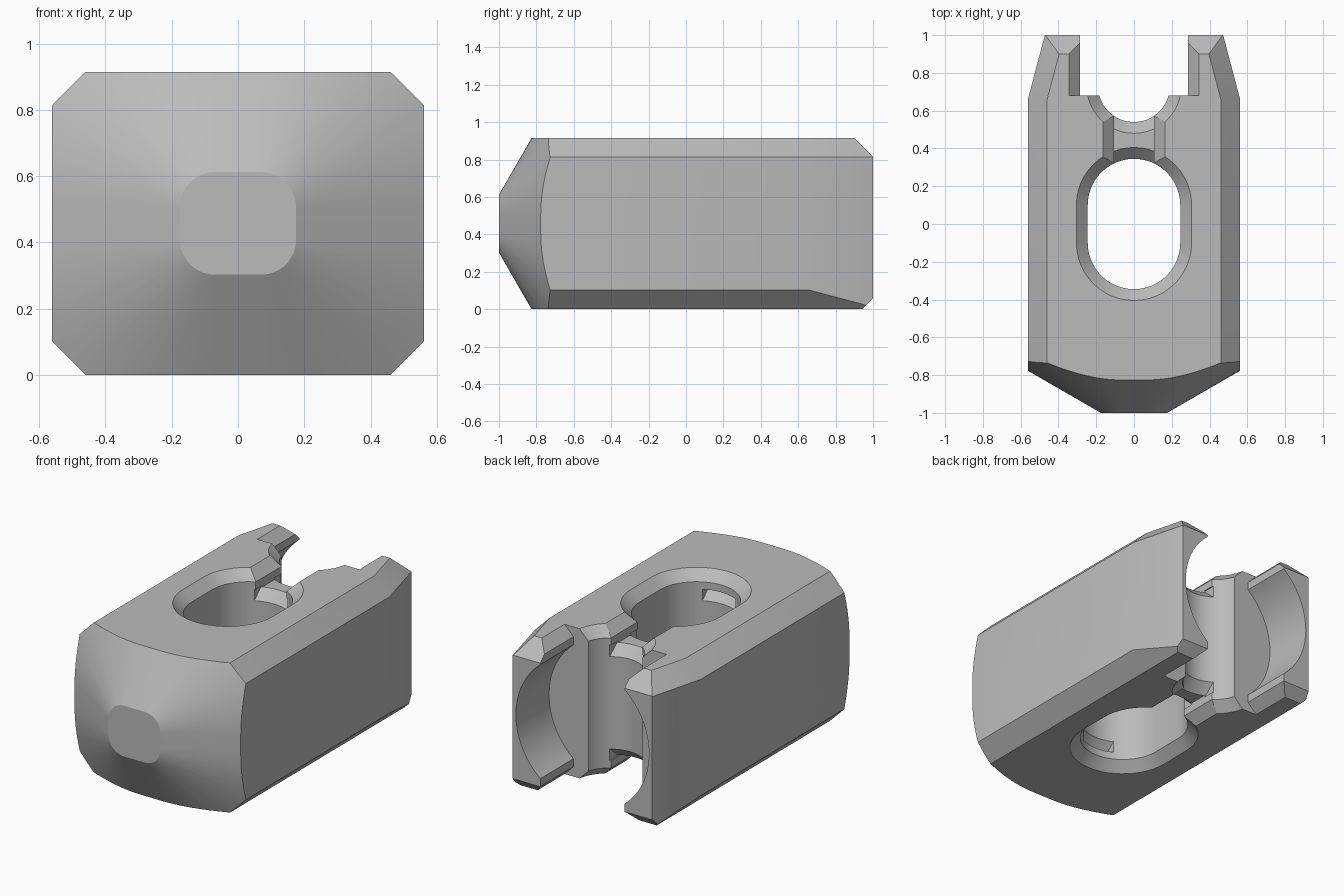
import bpy, bmesh, math
from mathutils import Vector, Matrix

cube = bpy.data.objects.get("Cube")
if cube:
    bpy.data.objects.remove(cube, do_unlink=True)

H, MID, CH = 0.915, 0.4575, 0.06   # body height, mid height, rim chamfer

grey = bpy.data.materials.new("plain_grey")
grey.use_nodes = True
grey.diffuse_color = (0.5, 0.5, 0.5, 1)
grey.node_tree.nodes["Principled BSDF"].inputs["Base Color"].default_value = (0.5, 0.5, 0.5, 1)


def to_object(name, bm):
    bmesh.ops.recalc_face_normals(bm, faces=bm.faces)
    mesh = bpy.data.meshes.new(name)
    bm.to_mesh(mesh)
    bm.free()
    mesh.materials.append(grey)
    ob = bpy.data.objects.new(name, mesh)
    bpy.context.collection.objects.link(ob)
    return ob


def slice_off(bm, co, no):
    """Remove everything beyond a plane and cap the cut."""
    geom = bm.verts[:] + bm.edges[:] + bm.faces[:]
    cut = bmesh.ops.bisect_plane(bm, geom=geom, plane_co=co, plane_no=no, clear_outer=True)
    edges = [e for e in cut["geom_cut"] if isinstance(e, bmesh.types.BMEdge)]
    if edges:
        bmesh.ops.contextual_create(bm, geom=edges)


def loft(rings):
    """Closed solid through rings of equal point count."""
    bm = bmesh.new()
    loops = [[bm.verts.new(p) for p in ring] for ring in rings]
    n = len(loops[0])
    for a, b in zip(loops, loops[1:]):
        for i in range(n):
            j = (i + 1) % n
            bm.faces.new((a[i], a[j], b[j], b[i]))
    bm.faces.new(loops[0])
    bm.faces.new(loops[-1])
    return bm


def round_rect(hx, hy, r, cy=0, steps=12):
    """Outline of a core rectangle grown by radius r."""
    pts = []
    for k, (sx, sy) in enumerate([(1, 1), (-1, 1), (-1, -1), (1, -1)]):
        for i in range(steps + 1):
            a = math.pi / 2 * (k + i / steps)
            pts.append((sx * hx + r * math.cos(a), cy + sy * hy + r * math.sin(a)))
    return pts


def rect(hx, y0, y1):
    return [(hx, y0), (hx, y1), (-hx, y1), (-hx, y0)]


def tower(outline, levels):
    """Stack an outline(offset) over (height, offset) levels."""
    bm = loft([[(x, y, z) for x, y in outline(off)] for z, off in levels])
    bmesh.ops.remove_doubles(bm, verts=bm.verts, dist=1e-5)
    return bm


def boolean(target, tool, operation="DIFFERENCE"):
    tool.hide_render = True
    mod = target.modifiers.new(tool.name, "BOOLEAN")
    mod.operation, mod.solver, mod.object = operation, "EXACT", tool
    bpy.ops.object.select_all(action="DESELECT")
    target.select_set(True)
    bpy.context.view_layer.objects.active = target
    bpy.ops.object.modifier_apply(modifier=mod.name)
    bpy.data.objects.remove(tool, do_unlink=True)


# Main block with chamfered, tapered rear
bm = bmesh.new()
bmesh.ops.create_cube(bm, size=1, matrix=Matrix.Translation((0, 0, MID)) @ Matrix.Diagonal((1.124, 2, H, 1)))
for s in (1, -1):
    slice_off(bm, Vector((s * 0.562, 0.66, 0)), Vector((s, 0.265, 0)))
    slice_off(bm, Vector((s * 0.46, 0, H)), Vector((s, 0, 1)))
    slice_off(bm, Vector((s * 0.46, 0.66, H)), Vector((s, 0.265, 1)))
    slice_off(bm, Vector((s * 0.46, 0, 0)), Vector((s, 0, -1)))
slice_off(bm, Vector((0, 0.9, H)), Vector((0, 1, 1)))
slice_off(bm, Vector((0, 0.94, 0)), Vector((0, 1, -1)))
block = to_object("slotted_block", bm)

# Rounded conical nose: offset outlines at thirty degrees
nose_rings = []
for y, r in ((-1, 0.105), (-0.6, 0.798), (1.2, 0.798)):
    nose_rings.append([(x, y, MID + z) for x, z in round_rect(0.07, 0.05, r, steps=16)])
boolean(block, to_object("nose_shape", loft(nose_rings)), "INTERSECT")

# Through holes with chamfered rims on both faces
rim = [(-0.05, CH + 0.05), (CH, 0), (H - CH, 0), (H + 0.05, CH + 0.05)]
oval = lambda off: round_rect(0, 0.1, 0.245 + off)
groove = lambda off: round_rect(0, 0, 0.19 + off, cy=0.73)
gap = lambda off: rect(0.285 + off, 0.68, 1.2)
for name, outline in (("oval_hole", oval), ("round_groove", groove), ("fork_gap", gap)):
    boolean(block, to_object(name, tower(outline, rim)))

# Round counterbore hollowing the inner fork walls
bore = [[(x, y, MID + z) for x, z in round_rect(0, 0, 0.45, steps=16)] for y in (0.68, 1.2)]
bm = loft(bore)
bmesh.ops.remove_doubles(bm, verts=bm.verts, dist=1e-5)
boolean(block, to_object("counterbore", bm))

# Neck channels above and below the web, with chamfered web edges
LEDGE = 0.80
for flip in (False, True):
    flipped = lambda levels: [(H - z if flip else z, off) for z, off in levels]
    channel = lambda off: rect(0.105 + off, 0.2, 0.72)
    top = flipped([(LEDGE, 0), (H - CH, 0), (H + 0.05, CH + 0.05)])
    boolean(block, to_object("neck_channel", tower(channel, top)))
    for outline in (oval, groove):
        bm = tower(outline, flipped([(LEDGE - CH, 0), (LEDGE, CH), (LEDGE + 0.01, CH)]))
        for s in (1, -1):
            slice_off(bm, Vector((s * 0.112, 0, 0)), Vector((s, 0, 0)))
        boolean(block, to_object("web_chamfer", bm))

# Smooth shading with crisp edges
bpy.ops.object.select_all(action="DESELECT")
block.select_set(True)
bpy.context.view_layer.objects.active = block
bpy.ops.object.shade_smooth_by_angle(angle=math.radians(25))
